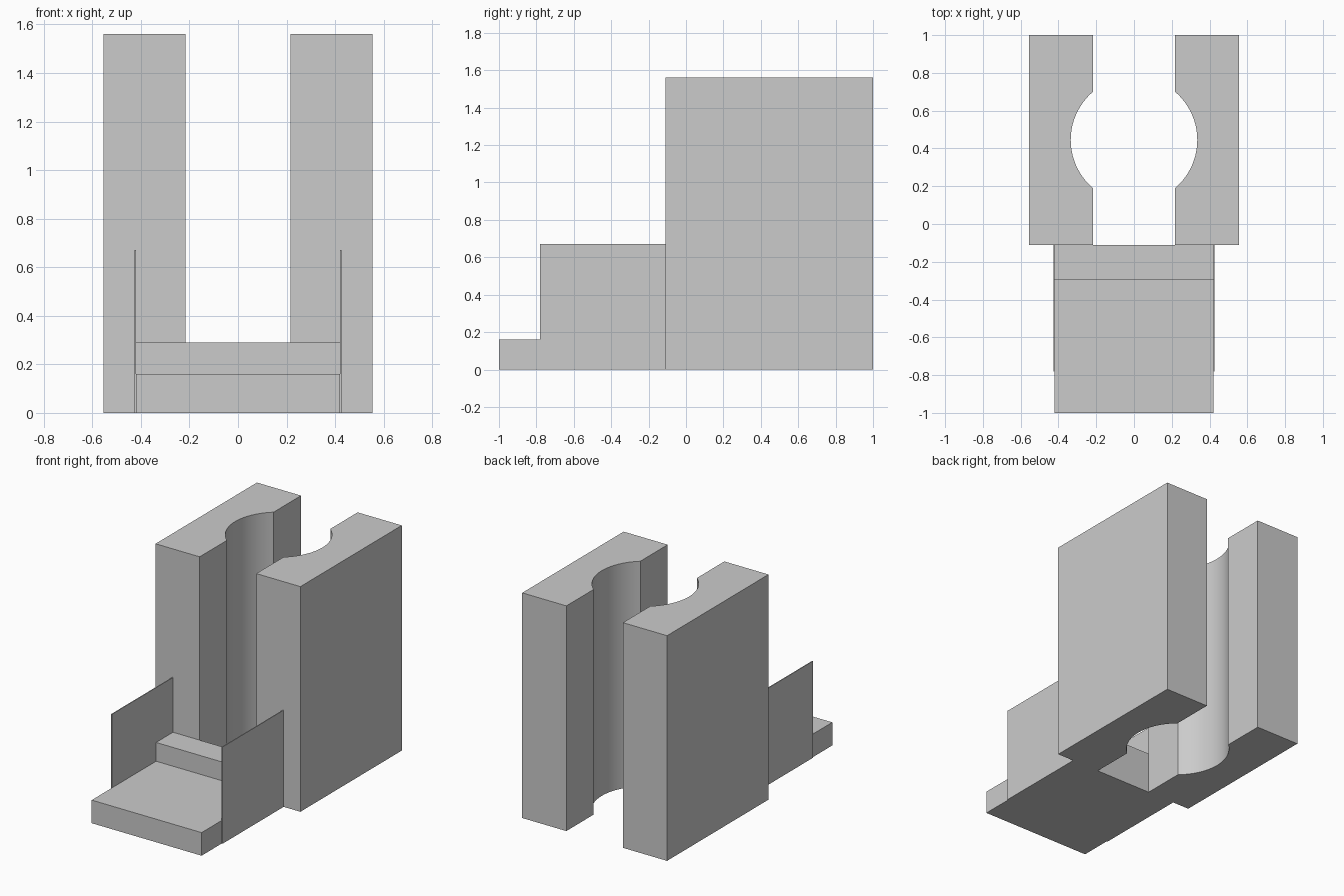
import bpy, bmesh
from math import acos, cos, sin
from mathutils import Vector

cube = bpy.data.objects.get("Cube")
if cube:
    bpy.data.objects.remove(cube, do_unlink=True)

grey = bpy.data.materials.new("plain grey")
grey.use_nodes = True
grey.diffuse_color = (0.6, 0.6, 0.6, 1)
grey.node_tree.nodes["Principled BSDF"].inputs["Base Color"].default_value = (0.6, 0.6, 0.6, 1)


def prism(name, profile, direction, smooth=False):
    """Extrude a closed 3D outline along a direction."""
    bm = bmesh.new()
    face = bm.faces.new([bm.verts.new(p) for p in profile])
    result = bmesh.ops.extrude_face_region(bm, geom=[face], use_keep_orig=True)
    moved = [v for v in result["geom"] if isinstance(v, bmesh.types.BMVert)]
    bmesh.ops.translate(bm, verts=moved, vec=Vector(direction))
    bmesh.ops.recalc_face_normals(bm, faces=bm.faces)
    mesh = bpy.data.meshes.new(name)
    bm.to_mesh(mesh)
    bm.free()
    mesh.materials.append(grey)
    obj = bpy.data.objects.new(name, mesh)
    bpy.context.collection.objects.link(obj)
    if smooth:
        bpy.ops.object.select_all(action="DESELECT")
        obj.select_set(True)
        bpy.context.view_layer.objects.active = obj
        bpy.ops.object.shade_smooth_by_angle(angle=0.5)
    return obj


FRONT, BACK, JOINT = -1.0, 1.0, -0.11
INNER, OUTER, HEIGHT = 0.217, 0.555, 1.56
BORE_Y, BORE_R, STEPS = 0.445, 0.335, 32
BASE_X, PLATE_X = 0.421, 0.427

# Tall walls, each with a round channel cut in its inner face
half = acos(INNER / BORE_R)
arc = [half - 2 * half * i / STEPS for i in range(STEPS + 1)]
for side, label in ((1, "left"), (-1, "right")):
    outline = [(INNER, JOINT), (OUTER, JOINT), (OUTER, BACK), (INNER, BACK)]
    outline += [(BORE_R * cos(a), BORE_Y + BORE_R * sin(a)) for a in arc]
    prism(label + "_wall", [(side * x, y, 0) for x, y in outline], (0, 0, HEIGHT), True)

    # Thin side plate
    plate = [(side * BASE_X, y, z) for y, z in
             ((-0.78, 0), (JOINT, 0), (JOINT, 0.67), (-0.78, 0.67))]
    prism(label + "_side_plate", plate, (side * (PLATE_X - BASE_X), 0, 0))

# Stepped front base
steps = [(FRONT, 0), (JOINT, 0), (JOINT, 0.29), (-0.295, 0.29), (-0.295, 0.16), (FRONT, 0.16)]
prism("stepped_base", [(-BASE_X, y, z) for y, z in steps], (2 * BASE_X, 0, 0))
